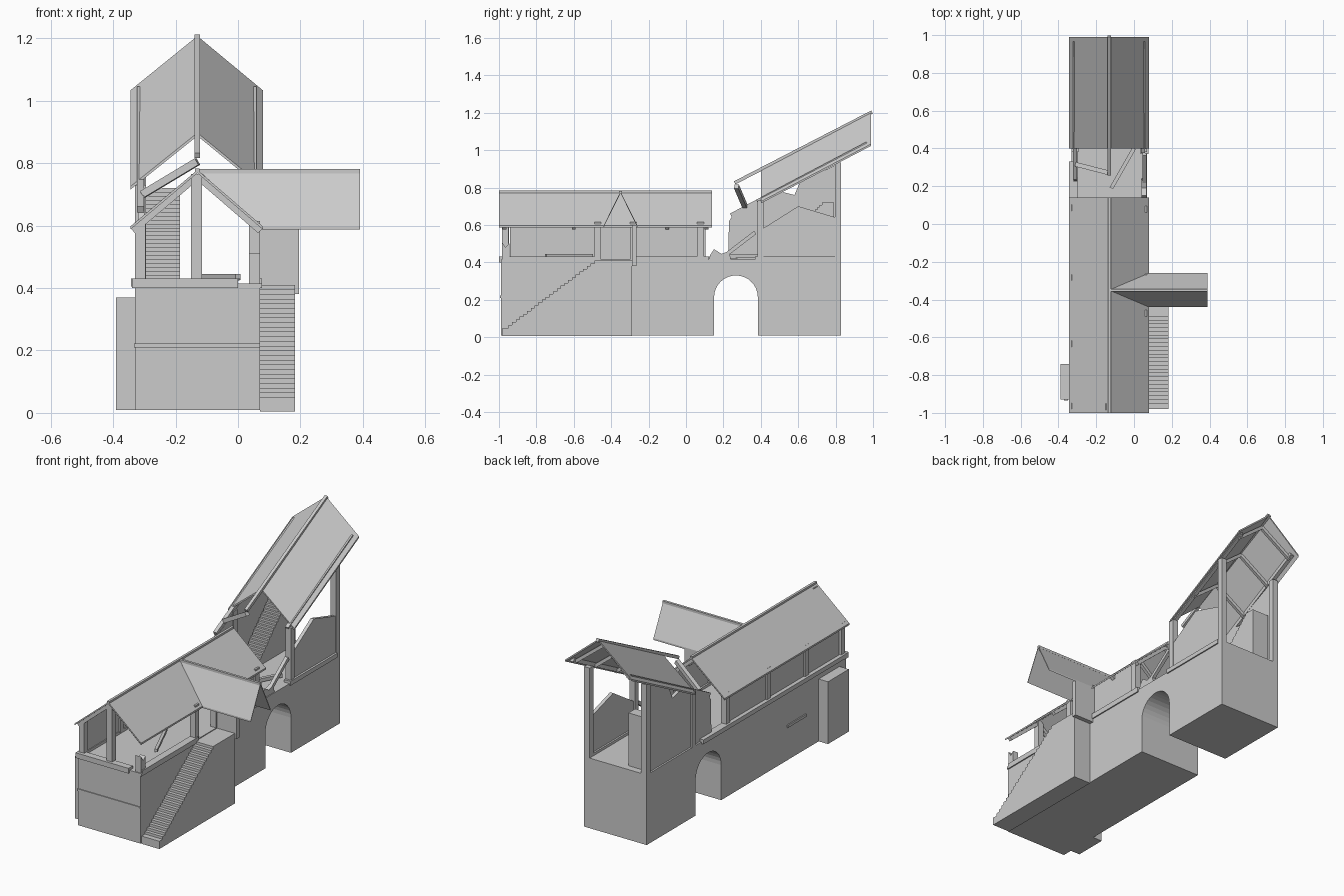
import bpy, bmesh, math
from mathutils import Vector

cube = bpy.data.objects.get("Cube")
if cube:
    bpy.data.objects.remove(cube, do_unlink=True)

stone = bpy.data.materials.new("pale_grey")
stone.use_nodes = True
GREY = (0.6, 0.6, 0.6, 1)
stone.diffuse_color = GREY
stone.node_tree.nodes["Principled BSDF"].inputs["Base Color"].default_value = GREY


def prism(name, points, offset):
    """Extrude a flat polygon by an offset vector."""
    bm = bmesh.new()
    face = bm.faces.new([bm.verts.new(p) for p in points])
    top = bmesh.ops.extrude_face_region(bm, geom=[face])
    moved = [v for v in top["geom"] if isinstance(v, bmesh.types.BMVert)]
    bmesh.ops.translate(bm, verts=moved, vec=offset)
    bmesh.ops.recalc_face_normals(bm, faces=bm.faces)
    mesh = bpy.data.meshes.new(name)
    bm.to_mesh(mesh)
    bm.free()
    mesh.materials.append(stone)
    obj = bpy.data.objects.new(name, mesh)
    bpy.context.collection.objects.link(obj)
    return obj


def side_profile(name, x0, x1, outline):
    """Extrude a (y, z) outline across x."""
    return prism(name, [(x0, y, z) for y, z in outline], (x1 - x0, 0, 0))


def box(name, x0, x1, y0, y1, z0, z1):
    return side_profile(name, x0, x1, [(y0, z0), (y1, z0), (y1, z1), (y0, z1)])


def beam(name, start, end, size=0.025):
    """Square timber between two points."""
    a, b = Vector(start), Vector(end)
    d = (b - a).normalized()
    side = d.cross(Vector((0, 0, 1))).normalized() * size / 2
    up = side.cross(d).normalized() * size / 2
    return prism(name, [a + side + up, a - side + up, a - side - up, a + side - up], b - a)


def stairs(name, x0, x1, y0, y1, z0, z1, base, end, count):
    """Solid flight rising toward the back, with a flat top to the end."""
    outline = [(y0, base)]
    for i in range(count):
        y = y0 + (y1 - y0) * i / count
        z = z0 + (z1 - z0) * (i + 1) / count
        outline += [(y, z), (y0 + (y1 - y0) * (i + 1) / count, z)]
    outline += [(end, z1), (end, base)]
    return side_profile(name, x0, x1, outline)


# Masonry base with arched passage
RIDGE, LEFT, RIGHT = -0.13, 0.08, -0.345
arch = [(0.267 - 0.117 * math.cos(math.pi * i / 16),
         0.213 + 0.117 * math.sin(math.pi * i / 16)) for i in range(17)]
side_profile("masonry_base", -0.33, 0.07,
             [(-0.99, 0.01), (0.15, 0.01)] + arch +
             [(0.384, 0.01), (0.83, 0.01), (0.83, 0.415), (-0.99, 0.415)])
box("front_string_course", -0.333, 0.07, -0.995, -0.98, 0.21, 0.222)

# Buttress with small slots
box("buttress", -0.39, -0.33, -0.93, -0.74, 0.01, 0.37)
for z in (0.12, 0.245):
    box("buttress_slot", -0.37, -0.35, -0.934, -0.929, z - 0.013, z + 0.013)
box("side_ledge", -0.337, -0.33, -0.62, -0.45, 0.20, 0.215)

# Outer stair
stairs("outer_stair", 0.07, 0.183, -0.95, -0.47, 0.05, 0.41, 0.005, -0.29, 24)
box("bottom_step", 0.07, 0.183, -0.98, -0.95, 0.005, 0.05)
box("porch_wall", 0.07, 0.195, -0.29, -0.265, 0.38, 0.60)

# Sills
box("front_sill", -0.34, 0.0, -1.0, -0.96, 0.40, 0.43)
box("broken_sill_end", 0.0, 0.077, -0.99, -0.96, 0.40, 0.415)
box("right_sill", -0.343, -0.30, -0.96, 0.33, 0.405, 0.43)
box("left_sill_front", 0.035, 0.077, -0.98, -0.47, 0.40, 0.43)
box("left_sill_middle", 0.035, 0.077, -0.28, 0.12, 0.40, 0.43)
box("left_sill_back", 0.035, 0.077, 0.37, 0.80, 0.405, 0.43)

# Front hall walls and posts
box("right_wall", -0.32, -0.305, -0.94, 0.1, 0.42, 0.61)
for y in (-0.98, -0.65, -0.3, 0.07):
    box("right_post", -0.33, -0.297, y, y + 0.033, 0.42, 0.61)
box("left_wall", 0.045, 0.06, -0.27, 0.08, 0.42, 0.61)
for y in (-0.49, -0.30, 0.06):
    box("left_post", 0.035, 0.07, y, y + 0.035, 0.415, 0.615)
box("front_ridge_post", -0.15, -0.115, -0.985, -0.95, 0.43, 0.765)
side_profile("broken_corner_post", 0.035, 0.07,
             [(-0.985, 0.415), (-0.945, 0.415), (-0.945, 0.5), (-0.965, 0.48), (-0.985, 0.51)])
side_profile("broken_low_wall", 0.04, 0.065,
             [(0.12, 0.415), (0.24, 0.415), (0.23, 0.46), (0.19, 0.445), (0.15, 0.47), (0.13, 0.44)])

# Front hall roof
down = (0, 0, -0.01)
for side, x in (("left", LEFT), ("right", RIGHT)):
    prism(side + "_front_roof", [(RIDGE, -1, 0.778), (RIDGE, 0.14, 0.778),
                                 (x, 0.14, 0.597), (x, -1, 0.597)], down)
    for y in (-0.97, -0.6, -0.1, 0.11):
        beam("front_rafter", (RIDGE, y, 0.757), (x * 0.96 + RIDGE * 0.04, y, 0.583), 0.02)
beam("front_ridge_cap", (RIDGE, -1, 0.776), (RIDGE, 0.14, 0.776), 0.014)

# Porch roof
for side, y in (("front", -0.44), ("back", -0.26)):
    prism(side + "_porch_roof", [(RIDGE, -0.35, 0.78), (0.39, -0.35, 0.78),
                                 (0.39, y, 0.597), (0.07, y, 0.597)], down)
beam("porch_ridge_cap", (RIDGE, -0.35, 0.774), (0.39, -0.35, 0.774), 0.014)

# Tilted rear roof
SLOPE = 0.525
for side, x in (("left", LEFT), ("right", RIGHT)):
    prism(side + "_rear_roof", [(RIDGE, 0.4, 0.897), (RIDGE, 0.99, 1.207),
                                (x, 0.99, 1.033), (x, 0.4, 0.725)], down)
    inner = RIDGE + (x - RIDGE) * 0.85
    start = 0.24 if side == "right" else 0.38
    beam(side + "_eave_beam", (inner, start, 0.735 + SLOPE * (start - 0.4)),
         (inner, 0.97, 1.035), 0.022)
    for y in (0.55, 0.75, 0.93):
        z = 0.875 + SLOPE * (y - 0.4)
        beam("rear_rafter", (RIDGE, y, z), (inner, y + 0.02, z - 0.14), 0.018)
beam("rear_ridge_beam", (RIDGE, 0.26, 0.825), (RIDGE, 0.995, 1.204), 0.018)
beam("exposed_rafter", (RIDGE, 0.27, 0.805), (-0.305, 0.315, 0.70), 0.024)

# Rear tower walls and posts
side_profile("rear_right_wall", -0.32, -0.30,
             [(0.225, 0.415), (0.8, 0.415), (0.8, 0.92), (0.61, 0.83), (0.58, 0.76),
              (0.5, 0.78), (0.4, 0.725), (0.25, 0.65), (0.23, 0.62)])
side_profile("rear_left_wall", 0.045, 0.065,
             [(0.40, 0.415), (0.80, 0.415), (0.80, 0.64), (0.60, 0.70), (0.41, 0.58)])
for x in (-0.33, 0.035):
    box("rear_post", x, x + 0.035, 0.797, 0.83, 0.415, 0.935)
    box("tower_front_post", x, x + 0.035, 0.382, 0.415, 0.415, 0.73)
stairs("inner_stair", -0.295, -0.185, 0.44, 0.74, 0.415, 0.72, 0.415, 0.79, 24)

# Fallen timbers
beam("fallen_plank", (-0.12, 0.19, 0.43), (0.0, 0.40, 0.435), 0.02)
beam("fallen_beam", (-0.11, -0.5, 0.437), (0.0, -0.75, 0.437), 0.016)
beam("leaning_beam", (0.055, 0.2, 0.43), (0.055, 0.37, 0.56), 0.02)
